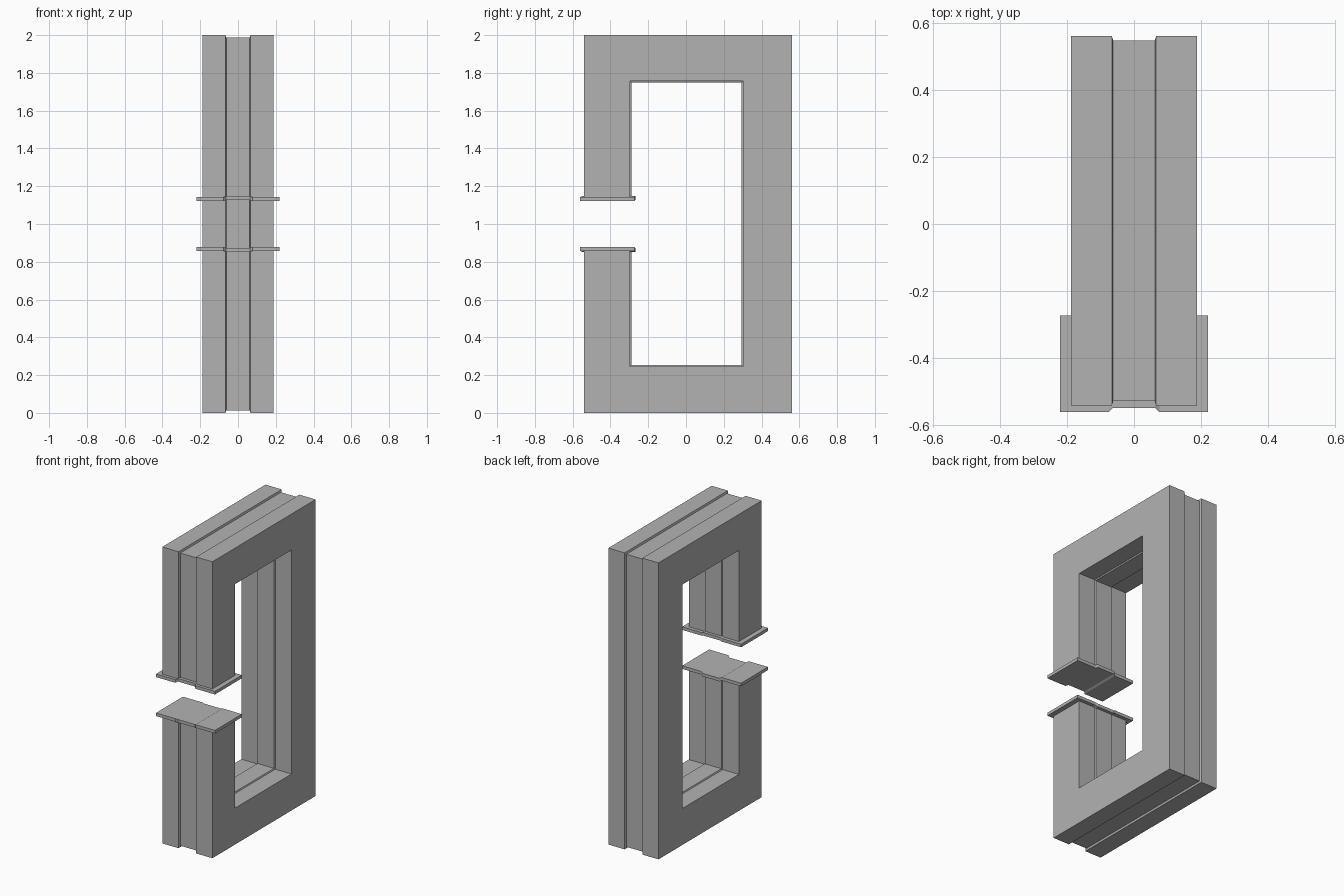
import bpy, bmesh

cube = bpy.data.objects.get("Cube")
if cube:
    bpy.data.objects.remove(cube, do_unlink=True)

grey = bpy.data.materials.new("plain_grey")
grey.use_nodes = True
colour = (0.45, 0.45, 0.45, 1)
grey.diffuse_color = colour
grey.node_tree.nodes["Principled BSDF"].inputs["Base Color"].default_value = colour


def sweep(name, stations, half_width, floor_half, lip_half):
    """Join cross-sections whose middle strip is pushed inward.
    Each station is (outer, inner, outer_shift, inner_shift) in the yz plane."""
    xs = [-half_width, -lip_half, -floor_half, floor_half, lip_half, half_width]
    bm = bmesh.new()
    rings = []
    for outer, inner, outer_shift, inner_shift in stations:
        ring = []
        for point, shift, order in ((outer, outer_shift, xs), (inner, inner_shift, xs[::-1])):
            for x in order:
                k = 1 if abs(x) <= floor_half else 0
                ring.append(bm.verts.new((x, point[0] + k * shift[0], point[1] + k * shift[1])))
        rings.append(ring)
    for a, b in zip(rings, rings[1:]):
        for i in range(len(a)):
            j = (i + 1) % len(a)
            bm.faces.new((a[i], a[j], b[j], b[i]))
    # end caps as strips
    for ring in (rings[0], rings[-1]):
        for i in range(len(xs) - 1):
            bm.faces.new((ring[i], ring[i + 1], ring[-2 - i], ring[-1 - i]))
    bmesh.ops.recalc_face_normals(bm, faces=bm.faces)
    mesh = bpy.data.meshes.new(name)
    bm.to_mesh(mesh)
    bm.free()
    mesh.materials.append(grey)
    obj = bpy.data.objects.new(name, mesh)
    bpy.context.collection.objects.link(obj)
    return obj


# C-shaped core with mitred corners, from the lower arm round to the upper arm
front, back, inner_front, inner_back = -0.54, 0.56, -0.297, 0.303
top, inner_low, inner_high = 2.0, 0.246, 1.757
low_end, high_end = 0.862, 1.138
groove, ridge = 0.013, 0.008


def station(outer, inner, dy, dz):
    return outer, inner, (dy * groove, dz * groove), (dy * ridge, dz * ridge)


sweep("core_frame", [
    station((front, low_end), (inner_front, low_end), 1, 0),
    station((front, 0), (inner_front, inner_low), 1, 1),
    station((back, 0), (inner_back, inner_low), -1, 1),
    station((back, top), (inner_back, inner_high), -1, -1),
    station((front, top), (inner_front, inner_high), 1, -1),
    station((front, high_end), (inner_front, high_end), 1, 0),
], 0.187, 0.062, 0.066)

# Thin flanges on both arm ends, mirrored across the gap
for name, side in (("lower_flange", -1), ("upper_flange", 1)):
    drop = 0.007 * side
    sweep(name, [
        ((-0.56, 1 + side * d), (-0.273, 1 + side * d), (0.012, drop), (0.005, drop))
        for d in (0.121, 0.142)
    ], 0.22, 0.063, 0.076)
